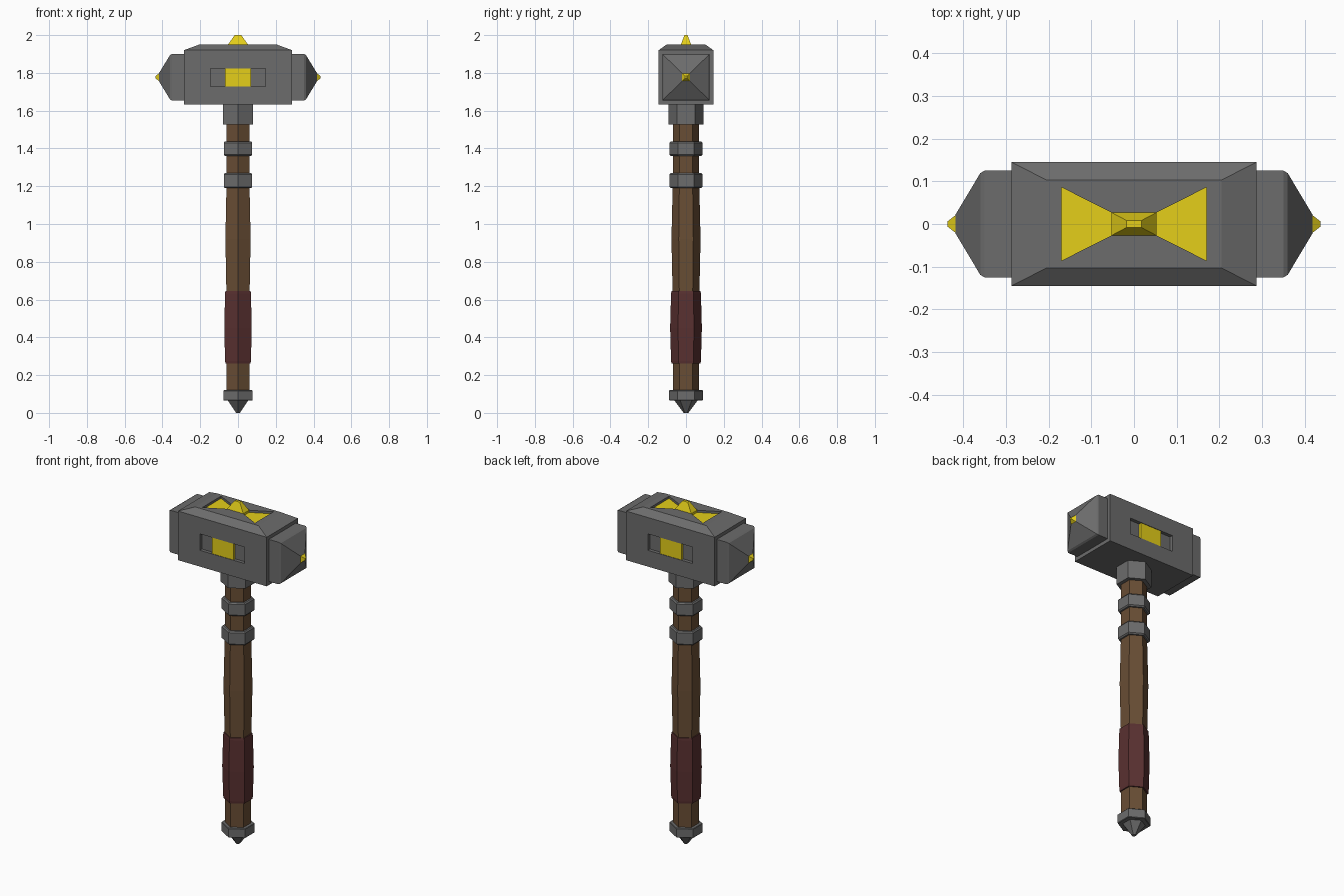
import bpy, bmesh
from math import sin, cos, pi

if "Cube" in bpy.data.objects:
    bpy.data.objects.remove(bpy.data.objects["Cube"])


def material(name, color):
    m = bpy.data.materials.new(name)
    m.diffuse_color = (*color, 1)
    m.use_nodes = True
    m.node_tree.nodes["Principled BSDF"].inputs["Base Color"].default_value = m.diffuse_color
    return m


GOLD = material("gold", (0.78, 0.62, 0.01))
WOOD = material("wood", (0.14, 0.075, 0.035))
LEATHER = material("leather", (0.10, 0.03, 0.03))
IRON = material("iron", (0.15, 0.15, 0.15))


def loft(name, rings, mat=IRON):
    """Skin a stack of equal-length point rings and cap both ends."""
    bm = bmesh.new()
    loops = [[bm.verts.new(p) for p in ring] for ring in rings]
    n = len(loops[0])
    for a, b in zip(loops, loops[1:]):
        for i in range(n):
            j = (i + 1) % n
            bm.faces.new((a[i], a[j], b[j], b[i]))
    bm.faces.new(loops[0][::-1])
    bm.faces.new(loops[-1])
    bmesh.ops.recalc_face_normals(bm, faces=bm.faces)
    me = bpy.data.meshes.new(name)
    bm.to_mesh(me)
    bm.free()
    me.materials.append(mat)
    ob = bpy.data.objects.new(name, me)
    bpy.context.collection.objects.link(ob)
    return ob


def rect(z, hx, hy):
    return [(-hx, -hy, z), (hx, -hy, z), (hx, hy, z), (-hx, hy, z)]


def rect_x(x, hy, hz, zc=1.777):
    return [(x, -hy, zc - hz), (x, hy, zc - hz), (x, hy, zc + hz), (x, -hy, zc + hz)]


def hex_part(name, profile, mat=IRON):
    """Six-sided lathe from (z, radius) pairs, with corners on the y axis."""
    return loft(name, [[(r * sin(k * pi / 3), r * cos(k * pi / 3), z) for k in range(6)]
                       for z, r in profile], mat)


def band(name, z0, z1, r, c=0.007):
    return hex_part(name, [(z0, r - c), (z0 + c, r), (z1 - c, r), (z1, r - c)])


def cut(target, cutter):
    mod = target.modifiers.new("recess", 'BOOLEAN')
    mod.operation = 'DIFFERENCE'
    mod.solver = 'EXACT'
    mod.object = cutter
    cutter.hide_render = True
    cutter.hide_set(True)


# Handle, grip, bands and pommel
hex_part("handle", [(0.10, 0.069), (0.26, 0.069), (0.64, 0.071), (0.92, 0.077),
                    (1.22, 0.070), (1.55, 0.069)], WOOD)
hex_part("grip", [(0.262, 0.077), (0.275, 0.079), (0.45, 0.084), (0.632, 0.079),
                  (0.645, 0.077)], LEATHER)
band("lower_band", 1.19, 1.27, 0.087)
band("upper_band", 1.36, 1.437, 0.087)
band("pommel_band", 0.065, 0.12, 0.089, 0.003)
hex_part("pommel", [(0.0, 0.012), (0.066, 0.062)])
hex_part("neck_collar", [(1.527, 0.093), (1.64, 0.093)])

# Head block with a chamfered top
head = loft("head", [rect(1.633, 0.287, 0.145), rect(1.92, 0.287, 0.145),
                     rect(1.95, 0.205, 0.103)])

# Striking ends with gold tips
for s, side in ((-1, "left"), (1, "right")):
    loft(side + "_striker", [rect_x(s * 0.28, 0.125, 0.123), rect_x(s * 0.35, 0.125, 0.123),
                             rect_x(s * 0.36, 0.119, 0.117), rect_x(s * 0.418, 0.022, 0.022)])
    loft(side + "_tip", [rect_x(s * 0.416, 0.022, 0.022), rect_x(s * 0.437, 0.006, 0.006)], GOLD)

# Recessed slots with gold inlays, front and back
for s, side in ((-1, "front"), (1, "back")):
    slot = loft(side + "_slot_cutter",
                [[(x, s * y, z) for x, z in ((-0.145, 1.728), (0.145, 1.728),
                                             (0.145, 1.824), (-0.145, 1.824))]
                 for y in (0.125, 0.16)])
    cut(head, slot)
    loft(side + "_inlay", [[(x, s * y, z) for x, z in ((-0.069, 1.728), (0.069, 1.728),
                                                       (0.069, 1.824), (-0.069, 1.824))]
                           for y in (0.12, 0.142)], GOLD)

# Bow-tie recess with gold floor, and the top spike
BOW = [(0.17, 0.086), (0.053, 0.027), (-0.053, 0.027), (-0.17, 0.086),
       (-0.17, -0.086), (-0.053, -0.027), (0.053, -0.027), (0.17, -0.086)]
cut(head, loft("bow_cutter", [[(x, y, z) for x, y in BOW] for z in (1.935, 1.97)]))
loft("bow_inlay", [[(x, y, z) for x, y in BOW] for z in (1.925, 1.937)], GOLD)
loft("top_spike", [rect(1.93, 0.053, 0.027), rect(1.95, 0.053, 0.027),
                   rect(2.0, 0.017, 0.008)], GOLD)
